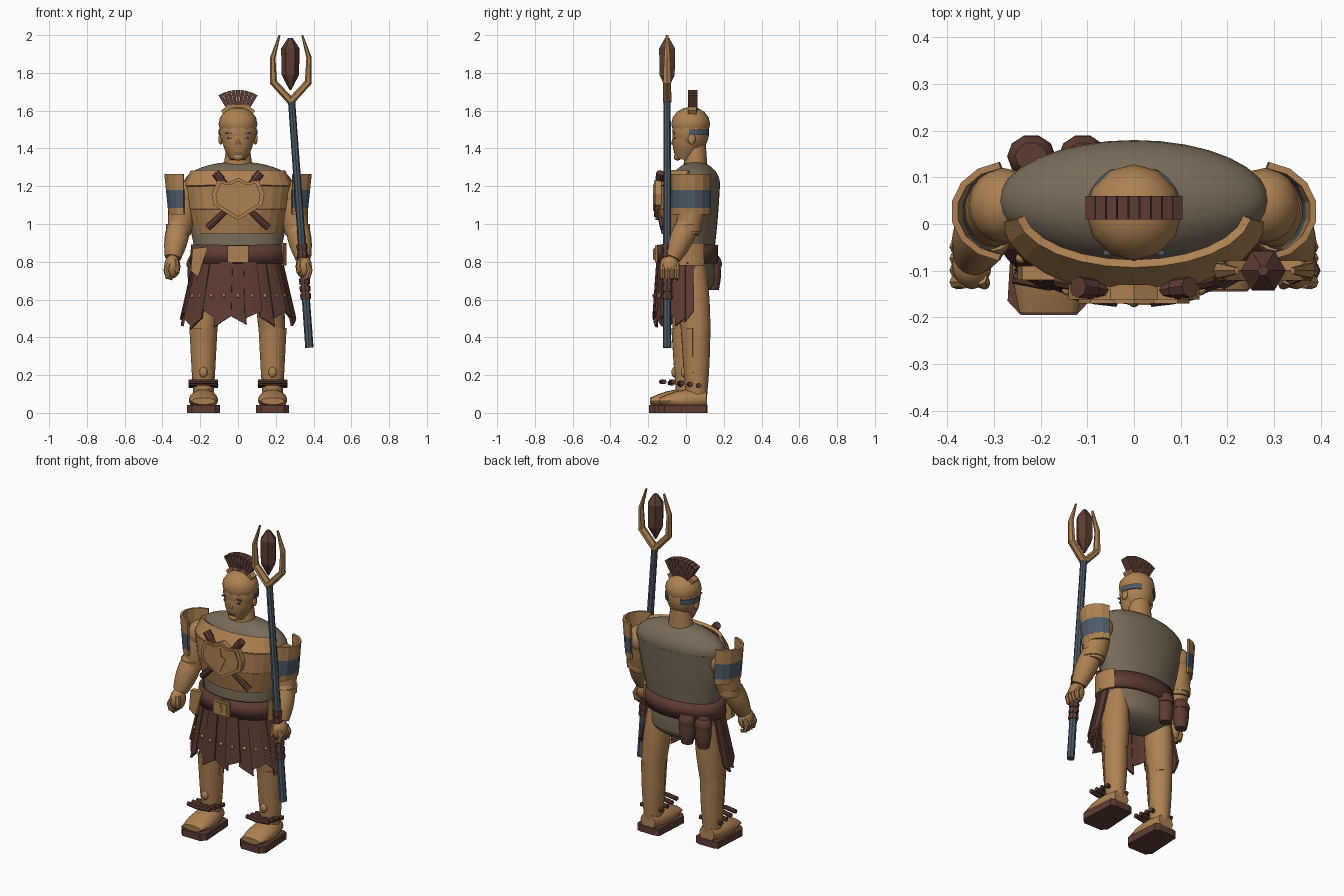
import bpy, bmesh, math, random
from mathutils import Vector, Matrix

random.seed(4)
if "Cube" in bpy.data.objects:
    bpy.data.objects.remove(bpy.data.objects["Cube"])

SIDES = (-1, 1)


def material(name, red, green, blue):
    mat = bpy.data.materials.new(name)
    mat.use_nodes = True
    colour = (red, green, blue, 1)
    mat.diffuse_color = colour
    mat.node_tree.nodes["Principled BSDF"].inputs["Base Color"].default_value = colour
    return mat


TAN = material("bronze tan", .42, .22, .085)
BROWN = material("leather brown", .11, .045, .033)
TAUPE = material("tunic taupe", .19, .15, .1)
BLUE = material("slate blue", .075, .105, .14)


def finish(name, bm, mat, smooth=True):
    """Turn a bmesh into a named object with one colour."""
    bmesh.ops.recalc_face_normals(bm, faces=bm.faces)
    mesh = bpy.data.meshes.new(name)
    bm.to_mesh(mesh)
    bm.free()
    mesh.materials.append(mat)
    for polygon in mesh.polygons:
        polygon.use_smooth = smooth
    if smooth:
        mesh.set_sharp_from_angle(angle=math.radians(40))
    obj = bpy.data.objects.new(name, mesh)
    bpy.context.collection.objects.link(obj)
    return obj


def bridge(bm, lower, upper, closed=True):
    """Join two rows of vertices with quads."""
    for k in range(0 if closed else 1, len(lower)):
        bm.faces.new((lower[k - 1], lower[k], upper[k], upper[k - 1]))


def tube(name, mat, path, start, end, bulge=0, sides=16, smooth=True):
    """Tapered tube along a path; start and end are (side, depth) radii."""
    bm = bmesh.new()
    path = [Vector(point) for point in path]
    if len(path) == 2:
        first, final = path
        path = [first.lerp(final, k / 6) for k in range(7)]
    last = len(path) - 1
    rings = []
    for i, point in enumerate(path):
        along = (path[min(i + 1, last)] - path[max(i - 1, 0)]).normalized()
        across = Vector((1, 0, 0)) if abs(along.x) < .9 else Vector((0, 1, 0))
        across = (across - along * across.dot(along)).normalized()
        deep = along.cross(across)
        swell = bulge * math.sin(math.pi * i / last)
        wide, thick = (a + (b - a) * i / last + swell for a, b in zip(start, end))
        turns = [math.tau * k / sides for k in range(sides)]
        rings.append([bm.verts.new(point + across * wide * math.cos(t) + deep * thick * math.sin(t))
                      for t in turns])
    for lower, upper in zip(rings, rings[1:]):
        bridge(bm, lower, upper)
    bm.faces.new(rings[0])
    bm.faces.new(rings[-1])
    return finish(name, bm, mat, smooth)


def rod(name, mat, path, radius, tip=None, **options):
    """Round tube."""
    tip = radius if tip is None else tip
    return tube(name, mat, path, (radius, radius), (tip, tip), **options)


def upright(name, mat, x, y, bottom, top, start, end, **options):
    """Vertical tube."""
    return tube(name, mat, [(x, y, bottom), (x, y, top)], start, end, **options)


def shell(name, mat, bottom, top, low, high, centre=(0, 0), arc=(0, 360), cells=10, thick=.014, skew=0):
    """Curved plate around an axis; angle zero is the front and the lower edge may slant."""
    bm = bmesh.new()
    rows = []
    for z, (wide, deep), slant in ((bottom, low, skew), (top, high, 0)):
        row = []
        for k in range(cells + 1):
            part = k / cells
            turn = math.radians(arc[0] + (arc[1] - arc[0]) * part)
            row.append(bm.verts.new((centre[0] + wide * math.sin(turn), centre[1] - deep * math.cos(turn),
                                     z + slant * (part - .5))))
        rows.append(row)
    bridge(bm, *rows, closed=False)
    plate = finish(name, bm, mat, cells > 12)
    modifier = plate.modifiers.new("thickness", "SOLIDIFY")
    modifier.thickness, modifier.offset = thick, 0
    return plate


def prism(name, mat, outline, near, far, flat=False):
    """Extrude an x-z outline along y, or an x-y outline along z when flat."""
    bm = bmesh.new()
    rows = []
    for level in (near, far):
        rows.append([bm.verts.new((a, b, level) if flat else (a, level, b)) for a, b in outline])
        bm.faces.new(rows[-1])
    bridge(bm, *rows)
    return finish(name, bm, mat, False)


def mirrored(half):
    """Complete a right-hand outline with its left-hand copy."""
    return half + [(-a, b) for a, b in reversed(half) if a]


def block(x, z, wide, high):
    """Rectangle outline around a centre."""
    return [(x + a * wide / 2, z + b * high / 2) for a, b in ((-1, -1), (1, -1), (1, 1), (-1, 1))]


def ball(name, mat, centre, radii, sides=16):
    bm = bmesh.new()
    place = Matrix.Translation(centre) @ Matrix.Diagonal((*radii, 1))
    bmesh.ops.create_uvsphere(bm, u_segments=sides, v_segments=sides // 2 + 2, radius=1, matrix=place)
    return finish(name, bm, mat)


def crack(name, z, size, front):
    """Thin raised lightning shape."""
    zigzag = ((0, 1), (-.2, .1), (.15, 0), (0, -1), (.5, .2), (.1, .3))
    prism(name, TAN, [(a * size, z + b * size) for a, b in zigzag], front, front + .009)


# Tunic
tube("tunic_body", TAUPE, [(0, .02, .82), (0, .05, 1.21)], (.22, .125), (.29, .13), bulge=.004, sides=32)
ball("tunic_shoulders", TAUPE, (0, .05, 1.21), (.29, .13, .12), sides=32)
upright("tunic_skirt", TAUPE, 0, .02, .7, .83, (.215, .13), (.22, .125), bulge=.004, sides=32)
ball("tunic_hem", TAUPE, (0, .02, .7), (.215, .13, .08), sides=32)

# Head and helmet
upright("neck", TAN, 0, .05, 1.28, 1.42, (.08, .065), (.06, .055))
ball("skull", TAN, (0, .025, 1.49), (.098, .098, .12), sides=20)
tube("jaw", TAN, [(0, -.01, 1.34), (0, .015, 1.47)], (.04, .045), (.09, .085), bulge=.01)
ball("helmet_dome", TAN, (0, .025, 1.53), (.103, .103, .09), sides=12)
for s in SIDES:
    shell("head_band", BLUE, 1.47, 1.5, (.1, .1), (.101, .101), (0, .025), (s * 85, s * 155), thick=.006)
prism("crest_base", TAN, mirrored([(.07, 1.57), (.09, 1.6), (.05, 1.63)]), .01, .055)

# Fan crest of separate blades
for k in range(-4, 5):
    edges = [math.radians(7 * (k + side * .46)) for side in SIDES]
    corners = [(.1, edges[0]), (.1, edges[1]), (.2, edges[1]), (.2, edges[0])]
    prism("crest_blade", BROWN, [(r * math.sin(t), 1.51 + r * math.cos(t)) for r, t in corners], .01, .06)

# Face
rod("nose", TAN, [(0, -.06, 1.47), (0, -.065, 1.42)], .008, .015, sides=8)
prism("mouth", BROWN, block(0, 1.38, .04, .004), -.066, -.058)
ball("chin", TAN, (0, -.045, 1.355), (.03, .02, .02))
for s in SIDES:
    prism("eyebrow", BLUE, block(s * .045, 1.48, .04, .007), -.066, -.057)
    prism("eye", BLUE, block(s * .042, 1.455, .026, .008), -.065, -.056)
    ball("ear", TAN, (s * .092, .03, 1.45), (.012, .02, .03))

# Breastplate in three bands
chest = dict(centre=(0, .03), arc=(-82, 82), cells=12, thick=.02)
shell("breastplate_waist", TAN, .95, 1.08, (.225, .15), (.26, .175), **chest)
shell("breastplate_chest", TAN, 1.08, 1.2, (.26, .175), (.28, .17), **chest)
shell("breastplate_top", TAN, 1.2, 1.28, (.28, .17), (.245, .115), **chest)

# Emblem over crossed clubs
emblem = mirrored([(0, 1.02), (.13, 1.1), (.14, 1.16), (.11, 1.23), (.05, 1.22), (0, 1.245)])
prism("emblem_rim", TAN, emblem, -.162, -.13)
prism("emblem_face", TAN, [(a * .85, 1.14 + (b - 1.14) * .85) for a, b in emblem], -.17, -.15)
crack("emblem_crack", 1.14, .07, -.174)
for s in SIDES:
    foot, middle, head = (s * -.16, -.12, .98), (0, -.15, 1.13), (s * .12, -.135, 1.27)
    rod("club", BROWN, [foot, middle, head], .018, sides=8)
    rod("club_head", BROWN, [Vector(middle).lerp(head, .75), head], .023, sides=8)

# Belt, buckle, hip plates and pouches
shell("belt", BROWN, .79, .89, (.245, .15), (.235, .15), (0, .008), cells=28, thick=.025)
prism("buckle", TAN, block(0, .84, .11, .09), -.165, -.13)
prism("buckle_face", TAN, block(0, .84, .08, .065), -.17, -.16)
crack("buckle_crack", .84, .028, -.174)
prism("hip_plate", TAN, [(-.24, .87), (-.25, .75), (-.21, .72), (-.16, .88)], -.12, -.09)
shell("left_hip_plate", TAN, .78, .9, (.25, .165), (.25, .165), (0, .008), (70, 120), cells=6)
for x in (-.22, -.11):
    upright("pouch", BROWN, x, .145, .65, .78, (.035, .03), (.045, .04), bulge=.006, sides=10)
    upright("pouch_lid", BROWN, x, .145, .77, .83, (.05, .045), (.035, .03), bulge=.008, sides=10)

# Torn strip skirt with studs
for k in range(-6, 7):
    turn, lift = 16 * k, .007 * (k % 2)
    hem = random.uniform(.47, .53)
    shell("skirt_strip", BROWN, hem, .8, (.295 + lift, .165 + lift), (.225 + lift, .145 + lift),
          arc=(turn - 9, turn + 9), cells=2, skew=random.choice((-.05, .04, .06)))
    across, front = math.sin(math.radians(turn)), math.cos(math.radians(turn))
    if front > .2:
        ball("skirt_stud", TAN, (.27 * across, -.167 * front, .62), (.012, .012, .012), sides=8)

# Legs and feet, the right one a little forward
sole = mirrored([(.06, -.2), (.088, -.17), (.075, .05), (.05, .06)])
for s in SIDES:
    x, y = s * .183, .03 + s * .025
    upright("leg", TAN, x, y, .08, .43, (.052, .056), (.068, .074), bulge=.004)
    tube("thigh", TAN, [(x, y, .4), (x - s * .03, .02, .8)], (.068, .074), (.06, .08), bulge=.01)
    shell("greave", TAN, .21, .45, (.06, .063), (.073, .079), (x, y), (-75, 75), thick=.008)
    tube("foot", TAN, [(x, y - .195, .062), (x, y + .055, .075)], (.062, .018), (.05, .045), bulge=.022)
    prism("sole", BROWN, [(x + a, y + b) for a, b in sole], 0, .042, flat=True)
    for k in range(4):
        strap, z = y - .12 + .045 * k, .165 - .007 * k
        rod("ankle_strap", BROWN, [(x - .076, strap, z), (x, strap - .015, z), (x + .076, strap, z)], .013, sides=8)
    ball("shin_knob", TAN, (x, y - .066, .215), (.022, .016, .028))

# Arms, shoulder guards and hands
for s in SIDES:
    ball("shoulder", TAN, (s * .28, .04, 1.15), (.075, .08, .08))
    rod("upper_arm", TAN, [(s * .285, .04, 1.15), (s * .31, .01, .95)], .072, .06, bulge=.007)
    rod("forearm", TAN, [(s * .308, .02, 1.02), (s * .345, -.07, .82)], .055, .043, bulge=.014)
    upright("elbow_cuff", TAN, s * .312, .012, .96, 1, (.067, .07), (.07, .072))
    guard = dict(centre=(s * .272, .027), arc=(s * 8, s * 172), cells=7)
    shell("guard_hem", TAN, 1.05, 1.085, (.09, .1), (.095, .1), **guard)
    shell("guard_stripe", BLUE, 1.085, 1.18, (.095, .1), (.105, .1), **guard)
    shell("guard_top", TAN, 1.18, 1.265, (.105, .1), (.114, .1), **guard)
    ball("palm", TAN, (s * .348, -.088, .775), (.043, .052, .063))
    for k in range(4):
        y = -.124 + .025 * k
        rod("finger", TAN, [(s * .362, y, .79), (s * .38, y, .755), (s * .37, y, .72), (s * .345, y, .712)],
            .014, .012, bulge=.003, sides=8)
    rod("thumb", TAN, [(s * .33, -.115, .81), (s * .32, -.13, .74)], .015, .011, bulge=.003, sides=8)

# Staff with grips, prongs and crystal
low, high = Vector((.378, -.1, .345)), Vector((.283, -.1, 1.66))
rod("staff", BLUE, [low, high], .022, .019, sides=8, smooth=False)
for z in (.6, .64, .68, .82, .86):
    ends = [low.lerp(high, (level - low.z) / (high.z - low.z)) for level in (z, z + .034)]
    rod("staff_grip", BROWN, ends, .027, bulge=.002, sides=8, smooth=False)
for s in SIDES:
    bend = ((0, 1.65), (.092, 1.75), (.096, 1.88), (.06, 2))
    tube("prong", TAN, [(.28 + s * a, -.1, z) for a, z in bend], (.02, .026), (.005, .008),
         bulge=.005, sides=6, smooth=False)
rod("crystal", BROWN, [(.277, -.1, z) for z in (1.71, 1.79, 1.93, 1.985)], .005, .012, bulge=.045,
    sides=6, smooth=False)
